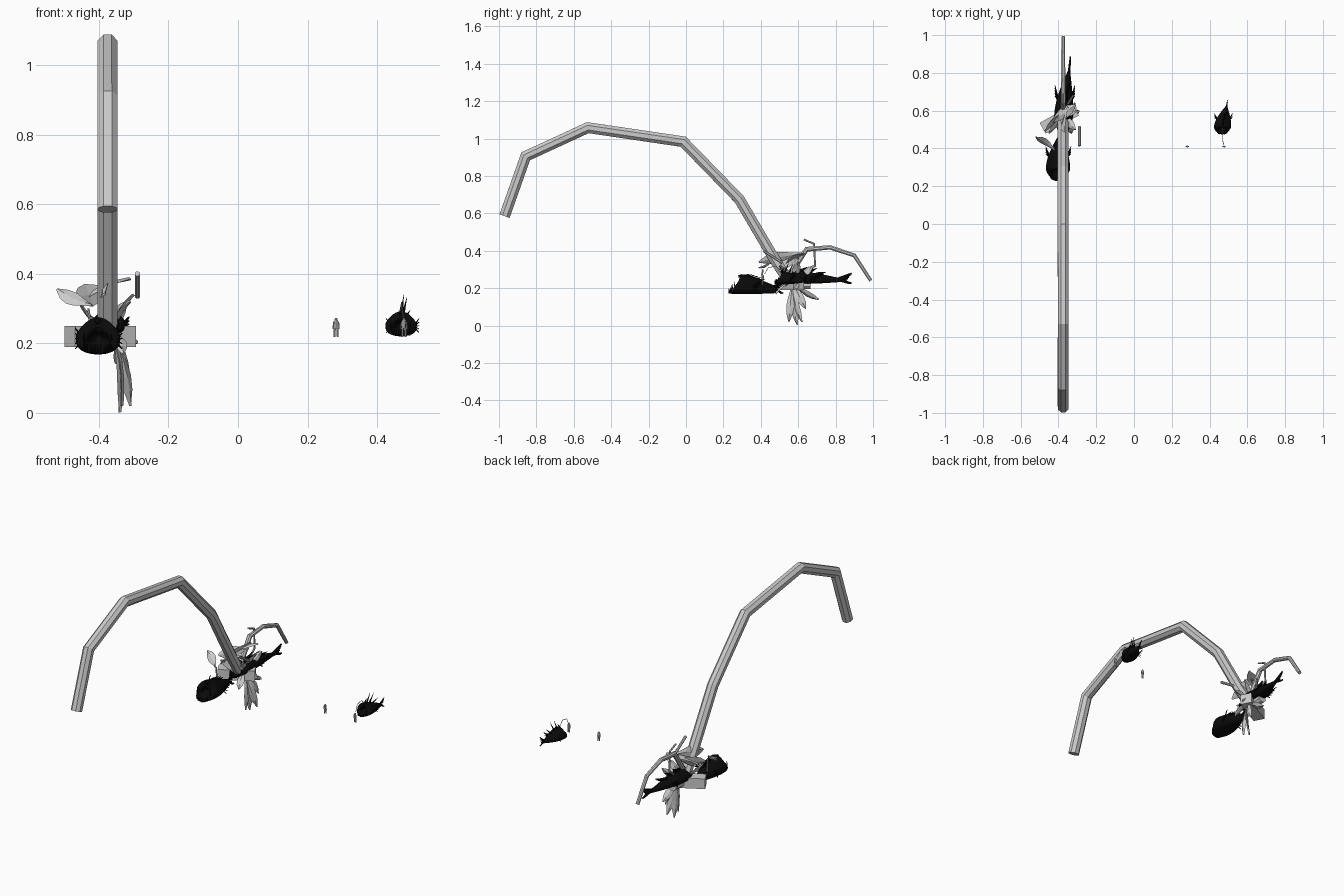
import bpy, bmesh, math, random
from mathutils import Vector, Matrix

if "Cube" in bpy.data.objects:
    bpy.data.objects.remove(bpy.data.objects["Cube"])

random.seed(4)
V = Vector
X = -.375
black = bpy.data.materials.new("black_skin")
black.diffuse_color = (.003, .003, .003, 1)
black.use_nodes = True
black.node_tree.nodes["Principled BSDF"].inputs["Base Color"].default_value = black.diffuse_color


def finish(name, bm, smooth=False, mat=None):
    bmesh.ops.recalc_face_normals(bm, faces=bm.faces)
    me = bpy.data.meshes.new(name)
    bm.to_mesh(me)
    bm.free()
    ob = bpy.data.objects.new(name, me)
    bpy.context.collection.objects.link(ob)
    if mat:
        me.materials.append(mat)
    for p in me.polygons:
        p.use_smooth = smooth
    return ob


def loft(bm, rings):
    vs = [[bm.verts.new(p) for p in r] for r in rings]
    n = len(vs[0])
    for a, b in zip(vs, vs[1:]):
        for i in range(n):
            bm.faces.new((a[i], a[(i + 1) % n], b[(i + 1) % n], b[i]))
    bm.faces.new(vs[0])
    bm.faces.new(vs[-1])


# Mitred tube along a bent path, optionally tapered
def add_tube(bm, pts, r, sides=8, r_end=None):
    pts = [V(p) for p in pts]
    r_end = r if r_end is None else r_end
    rings = []
    for i, p in enumerate(pts):
        d0 = (p - pts[i - 1]).normalized() if i else (pts[1] - p).normalized()
        d1 = (pts[i + 1] - p).normalized() if i < len(pts) - 1 else d0
        t = (d0 + d1).normalized()
        n = t.cross(V((1, .01, 0))).normalized()
        b = n.cross(t)
        rad = r + (r_end - r) * i / (len(pts) - 1)
        k = 1 / max(.5, t.dot(d0))
        angles = [math.tau * (j + .5) / sides for j in range(sides)]
        rings.append([p + rad * (b * math.cos(a) + n * k * math.sin(a)) for a in angles])
    loft(bm, rings)


def tube(name, pts, r, sides=8, r_end=None):
    bm = bmesh.new()
    add_tube(bm, pts, r, sides, r_end)
    return finish(name, bm)


# Path in the plane of the arches
def arch(name, yz, r, sides=8, r_end=None):
    return tube(name, [(X, y, z) for y, z in yz], r, sides, r_end)


# Thin folded leaf from base to tip
def leaf(name, base, tip, width, side):
    base, tip, s = V(base), V(tip), V(side)
    d = tip - base
    s = (s - d * s.dot(d) / d.dot(d)).normalized()
    n = d.cross(s).normalized()
    rings = []
    for i in range(6):
        t = i / 5
        c = base + d * t + n * .012 * math.sin(math.pi * t)
        h = width / 2 * (.15 + .85 * math.sin(math.pi * t ** 1.5))
        rings.append([c - s * h, c + n * .006, c + s * h, c - n * .004])
    bm = bmesh.new()
    loft(bm, rings)
    return finish(name, bm)


# Open-mouthed deep sea fish, nose at -y, tail bending sideways
def fish(name, nose, size, bend, spines, spine_h, teeth, flat=.3):
    L, W, H = size
    nose = V(nose)

    def section(t):
        # half width, top and bottom of the body at t along its length
        taper = max(0, (t - .25) / .75)
        front = max(0, 1 - t / .25) ** 2
        w = (1 - .38 * front) * (.04 + .96 * math.cos(taper * math.pi / 2) ** 1.1)
        return w, (1 - .28 * front) * (1 - .6 * taper ** 1.3), .03 * front + flat * taper ** 2

    def ring(t, shrink=1.0, back=0.0):
        w, top, bot = section(t)
        lip = max(0, 1 - t / .25)
        out = []
        for j in range(36):
            c, s = math.cos(math.tau * j / 36), math.sin(math.tau * j / 36)
            # ridged back, flattened belly
            c *= 1 - .3 * max(0, s)
            s = s if s > 0 else -abs(s) ** .6
            out.append(nose + V((W * w * c * shrink + bend * t * t,
                                 L * (t + back + .12 * lip * (1 + s)),
                                 H * ((top + bot) / 2 + (top - bot) / 2 * s * shrink))))
        return out
    bm = bmesh.new()
    # mouth cavity, then the outer skin
    inner = [ring(0, .9 - .6 * b, b * .3) for b in (1, .6, .25, .03)]
    loft(bm, inner + [ring(i / 44) for i in range(45)])
    # teeth round the rim
    lip = ring(0)
    for j in range(teeth):
        p = lip[int(j * 36 / teeth)]
        up = 1 if p.z < nose.z + H * .375 else -1
        reach = random.uniform(.16, .28)
        add_tube(bm, [p, p + V((0, -.01 * L, up * H * reach))], L * .014, 5, L * .001)
    # dorsal spines, tallest in the middle
    for i in range(spines):
        f = i / (spines - 1)
        t = .2 + .42 * f
        p = nose + V((bend * t * t, L * t, H * section(t)[1] * .9))
        h = spine_h * (.45 + .55 * math.sin(math.pi * f))
        add_tube(bm, [p, p + V((bend * .8 * f, .15 * L, h))], L * .035, 8, L * .002)
    # side fins and tail fan
    for s in (-1, 1):
        for k in range(5):
            p = nose + V((s * W * .7 + bend * .25, L * .5, H * .4))
            q = p + V((s * W * .35, L * (.06 + .04 * k), H * (.14 * k - .25)))
            add_tube(bm, [p, q], L * .02, 6, L * .006)
    for k in range(-4, 5):
        p = nose + V((bend * .85, L * .92, H * .34))
        q = nose + V((bend * 1.1, L * (1.08 + .02 * abs(k)), H * (.2 + flat / 2 + .12 * k)))
        q.z = max(q.z, nose.z + .004)
        add_tube(bm, [p, q], L * .018, 6, L * .014)
    return finish(name, bm, True, black)


# Tiny standing person
def person(name, x, h=.055):
    bm = bmesh.new()
    o = V((x, .41, .218))

    def part(a, b, r, r2):
        add_tube(bm, [o + V(a) * h, o + V(b) * h], r * h, 6, r2 * h)
    part((0, 0, .46), (0, 0, .88), .10, .11)
    for s in (-1, 1):
        part((s * .07, 0, .5), (s * .08, 0, 0), .07, .05)
        part((s * .12, 0, .8), (s * .16, -.02, .42), .045, .035)
    bmesh.ops.create_uvsphere(bm, u_segments=8, v_segments=5, radius=.075 * h,
                              matrix=Matrix.Translation(o + V((0, 0, .925 * h))))
    return finish(name, bm)


# Large arching trunk and smaller rear arch
arch("main_arch", [(-.97, .585), (-.857, .905), (-.525, 1.058), (-.015, .983),
                   (.285, .675), (.47, .36), (.56, .22)], .031)
arch("rear_arch", [(.56, .28), (.645, .408), (.77, .418), (.9, .375), (.988, .24)],
     .015, 8, .01)

# Hub block at the foot of the arches
bm = bmesh.new()
bmesh.ops.create_cube(bm, size=1, matrix=Matrix.Translation((-.396, .555, .22))
                      @ Matrix.Rotation(.5, 4, 'Z') @ Matrix.Diagonal((.2, .065, .06, 1)))
finish("hub_block", bm)
arch("hub_stub", [(.55, .215), (.665, .22)], .026)

# Leaves fanning out of the hub, down and sideways
hub = V((-.36, .57, .23))
tips = [(-.45, .48, .31), (-.3, .6, .34), (-.31, .5, .32), (-.29, .6, .2), (-.32, .68, .32),
        (-.345, .71, .14), (-.335, .55, .02), (-.34, .595, .002), (-.31, .62, .02),
        (-.315, .64, .09), (-.33, .48, .17)]
for i, tip in enumerate(tips):
    leaf("hub_leaf_%d" % i, hub, tip, .042, (.5 * (i % 3), 1, .5))
# Canopy leaves and a front paddle
leaf("canopy_leaf_low", (-.35, .6, .36), (-.47, .49, .33), .07, (.4, .5, .4))
leaf("canopy_leaf_mid", (-.45, .53, .32), (-.31, .63, .385), .06, (-.4, .8, 0))
leaf("canopy_leaf_top", (-.35, .62, .385), (-.385, .39, .34), .065, (.5, 0, 1))
leaf("front_paddle", (-.42, .39, .31), (-.52, .46, .355), .05, (.5, .7, .8))

# Small leaning post and curled tendrils
tube("small_post", [(-.289, .415, .4), (-.289, .515, .335)], .008)
tube("front_tendril", [(-.43, .41, .3), (-.42, .405, .22)], .004, 6)
arch("hook_tendril", [(.63, .46), (.685, .437), (.69, .32), (.62, .26)], .005, 6)

# Three toothy black fish
fish("front_fish", (-.403, .23, .168), (.25, .064, .107), .01, 7, .015, 30, .05)
fish("rear_fish", (X, .485, .222), (.345, .05, .075), .035, 4, .03, 26, .15)
fish("lone_fish", (.467, .475, .22), (.155, .045, .072), .025, 4, .062, 26, .15)
# Fishing-rod lure over the lone fish's mouth
tube("lure", [(.466, .52, .285), (.47, .48, .317), (.47, .44, .31), (.475, .42, .275)], .0015, 6)

# Two tiny people for scale
person("left_person", .282)
person("right_person", .477)
